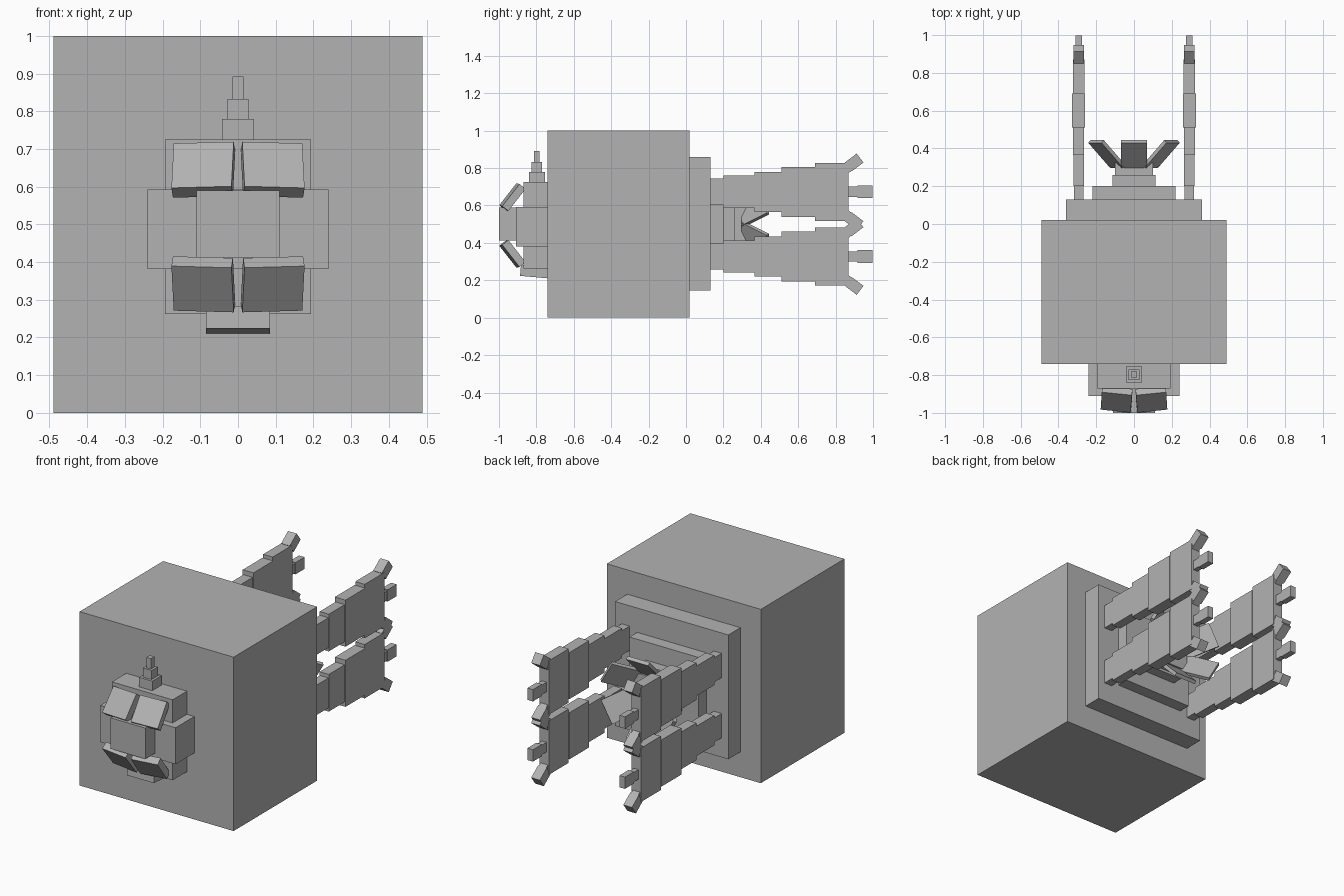
import bpy
from math import radians, sin, cos
from mathutils import Matrix, Vector

cube = bpy.data.objects.get("Cube")
if cube:
    bpy.data.objects.remove(cube, do_unlink=True)

grey = bpy.data.materials.new("plain grey")
grey.use_nodes = True
GREY = (0.45, 0.45, 0.45, 1)
grey.diffuse_color = GREY
grey.node_tree.nodes["Principled BSDF"].inputs["Base Color"].default_value = GREY


def box(name, center, size, rot=None):
    """Box of a given size, optionally turned about its centre."""
    bpy.ops.mesh.primitive_cube_add(size=1)
    ob = bpy.context.object
    ob.name = name
    m = Matrix.Translation(center) @ (rot or Matrix()) @ Matrix.Diagonal((*size, 1))
    ob.data.transform(m)
    ob.data.materials.append(grey)
    return ob


def span(name, half_x, y, z):
    """Box centred on x = 0 between two y and two z limits."""
    return box(name, (0, (y[0] + y[1]) / 2, (z[0] + z[1]) / 2),
               (2 * half_x, y[1] - y[0], z[1] - z[0]))


# Body and stepped rear plates
span("body", 0.49, (-0.74, 0.02), (0, 1))
span("rear_plate_large", 0.36, (0.02, 0.13), (0.145, 0.86))
span("rear_plate_medium", 0.22, (0.13, 0.20), (0.28, 0.72))
span("rear_hub_base", 0.115, (0.20, 0.26), (0.385, 0.615))
span("rear_hub", 0.10, (0.26, 0.33), (0.40, 0.60))

# Six flared petals around the rear hub
for i in range(6):
    turn = Matrix.Rotation(radians(60 * i), 4, 'Y')
    center = Vector((0, 0.37, 0.5)) + turn @ Vector((0, 0, 0.165))
    box("rear_petal", center, (0.14, 0.19, 0.02),
        turn @ Matrix.Rotation(radians(45), 4, 'X'))

# Head
span("head_tall_block", 0.193, (-0.87, -0.74), (0.262, 0.725))
span("head_wide_block", 0.24, (-0.91, -0.74), (0.382, 0.592))
span("snout", 0.11, (-1.0, -0.87), (0.412, 0.59))
box("jaw", (0, -0.81, 0.247), (0.17, 0.15, 0.06),
    Matrix.Rotation(radians(-5), 4, 'X'))

# Slanted plates above and below the snout
for side in (-1, 1):
    for up in (-1, 1):
        rot = (Matrix.Rotation(radians(7 * side), 4, 'Z')
               @ Matrix.Rotation(radians(-38 * up), 4, 'X')
               @ Matrix.Rotation(radians(2 * side * up), 4, 'Y'))
        box("head_plate", (0.092 * side, -0.928, 0.493 + 0.152 * up),
            (0.16, 0.042, 0.15), rot)

# Stepped crest on the head
for half, z0, z1 in ((0.042, 0.72, 0.78), (0.028, 0.78, 0.832), (0.015, 0.832, 0.892)):
    span("crest_step", half, (-0.797 - half, -0.797 + half), (z0, z1))

# Four arms: (y start, y end, half height, half thickness) per segment
SEGMENTS = ((0.13, 0.20, 0.07, 0.025), (0.20, 0.365, 0.086, 0.027),
            (0.365, 0.51, 0.107, 0.029), (0.51, 0.69, 0.134, 0.034),
            (0.69, 0.87, 0.155, 0.030))
for side in (-1, 1):
    for up in (-1, 1):
        x, z = 0.293 * side, 0.5 + 0.173 * up
        for y0, y1, h, t in SEGMENTS:
            box("arm_segment", (x, (y0 + y1) / 2, z), (2 * t, y1 - y0, 2 * h))
        # Middle finger
        box("middle_knuckle", (x, 0.89, z), (0.03, 0.06, 0.055))
        box("middle_fingertip", (x, 0.957, z), (0.035, 0.082, 0.068))
        # Outer fingers spread up and down
        for spread in (-1, 1):
            a = radians(37) * spread
            rot = Matrix.Rotation(a, 4, 'X')
            along = Vector((0, cos(a), sin(a)))
            root = Vector((x, 0.85, z + 0.12 * spread))
            box("outer_knuckle", root + along * 0.01, (0.045, 0.06, 0.055), rot)
            box("outer_fingertip", root + along * 0.062, (0.055, 0.078, 0.06), rot)
